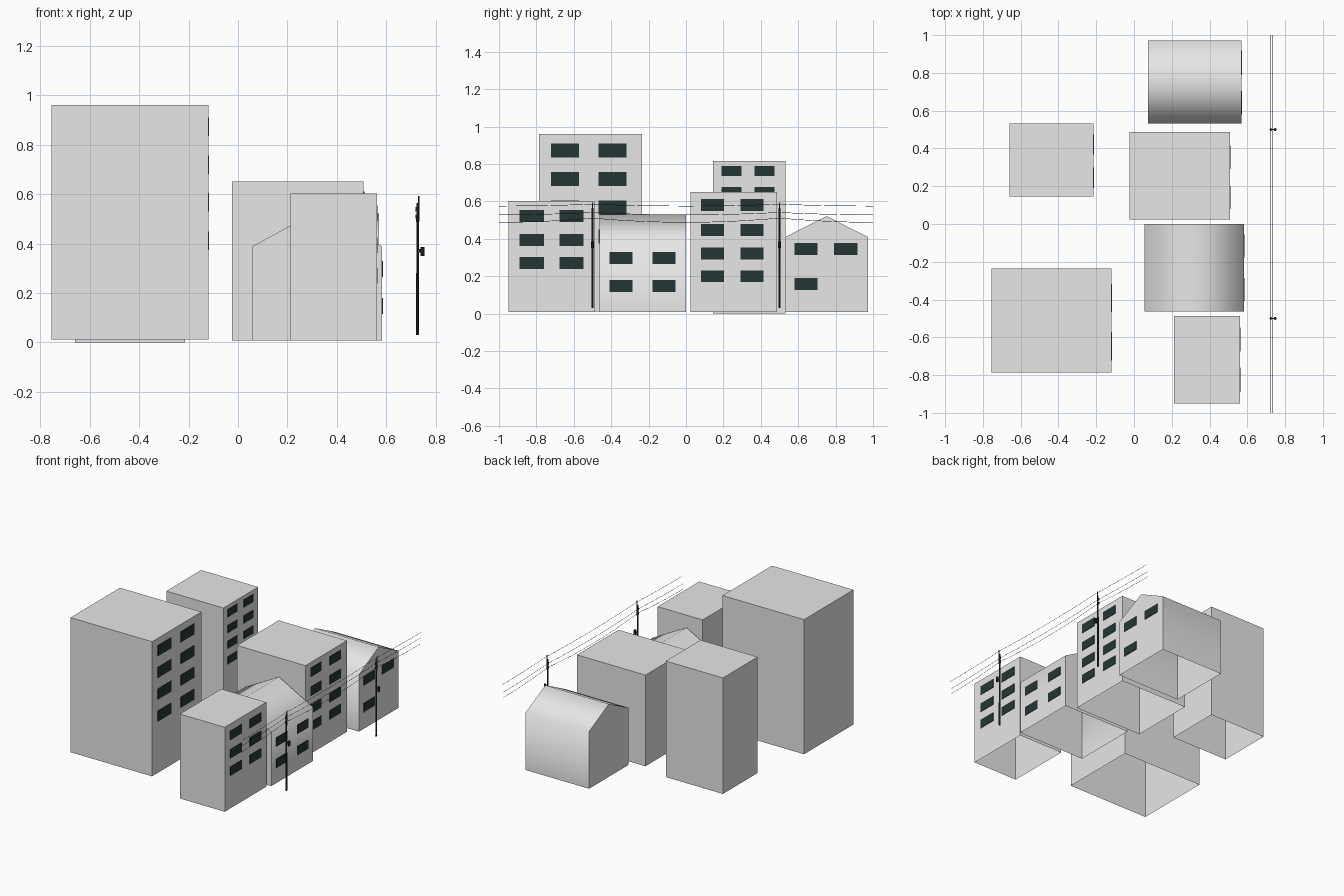
import bpy, bmesh, math
from mathutils import Vector

if "Cube" in bpy.data.objects:
    bpy.data.objects.remove(bpy.data.objects["Cube"])


def material(name, rgb):
    m = bpy.data.materials.new(name)
    m.diffuse_color = (*rgb, 1)
    m.use_nodes = True
    m.node_tree.nodes["Principled BSDF"].inputs["Base Color"].default_value = m.diffuse_color
    return m


WALL = material("pale_grey_wall", (0.8, 0.8, 0.8))
GLASS = material("dark_teal_window", (0.018, 0.036, 0.036))
METAL = material("dark_pole", (0.025, 0.028, 0.028))


def finish(name, bm, mat):
    bmesh.ops.recalc_face_normals(bm, faces=bm.faces)
    me = bpy.data.meshes.new(name)
    bm.to_mesh(me)
    bm.free()
    me.materials.append(mat)
    ob = bpy.data.objects.new(name, me)
    bpy.context.collection.objects.link(ob)
    return ob


def add_box(bm, x0, x1, y0, y1, z0, z1):
    vs = bmesh.ops.create_cube(bm, size=1)["verts"]
    for v in vs:
        v.co = Vector((x1 if v.co.x > 0 else x0,
                       y1 if v.co.y > 0 else y0,
                       z1 if v.co.z > 0 else z0))
    return vs


def add_rod(bm, x, y, z0, z1, r0, r1, sides=8):
    vs = bmesh.ops.create_cone(bm, cap_ends=True, segments=sides, radius1=r0,
                               radius2=r1, depth=z1 - z0)["verts"]
    bmesh.ops.translate(bm, verts=vs, vec=(x, y, (z0 + z1) / 2))


def block(name, x0, x1, y0, y1, z0, z1):
    """Flat-roofed shell, open underneath."""
    bm = bmesh.new()
    add_box(bm, x0, x1, y0, y1, z0, z1)
    base = [f for f in bm.faces if all(v.co.z < z0 + 1e-5 for v in f.verts)]
    bmesh.ops.delete(bm, geom=base, context='FACES_ONLY')
    finish(name, bm, WALL)


def gabled(name, x0, x1, y0, y1, z0, eave, ridge, along):
    """House shell, open underneath, ridge along x or y."""
    a0, a1, b0, b1 = (x0, x1, y0, y1) if along == 'x' else (y0, y1, x0, x1)
    prof = [(b0, z0), (b0, eave), ((b0 + b1) / 2, ridge), (b1, eave), (b1, z0)]
    bm = bmesh.new()
    ends = []
    for a in (a0, a1):
        ends.append([bm.verts.new((a, b, z) if along == 'x' else (b, a, z)) for b, z in prof])
        bm.faces.new(ends[-1])
    for i in range(4):
        bm.faces.new((ends[0][i], ends[0][i + 1], ends[1][i + 1], ends[1][i]))
    ob = finish(name, bm, WALL)
    # roof flows softly into the walls, gable ends stay crisp
    bpy.ops.object.select_all(action='DESELECT')
    ob.select_set(True)
    bpy.context.view_layer.objects.active = ob
    bpy.ops.object.shade_smooth_by_angle(angle=math.radians(70))


def windows(name, x, cols, rows, height, skip=()):
    """Thin plates on the street (+x) wall."""
    bm = bmesh.new()
    for i, (y0, y1) in enumerate(cols):
        for j, z in enumerate(rows):
            if (i, j) not in skip:
                add_box(bm, x - 0.001, x + 0.003, y0, y1, z - height / 2, z + height / 2)
    finish(name, bm, GLASS)


# Flat-roofed buildings
block("large_tower", -0.755, -0.12, -0.785, -0.235, 0.012, 0.96)
block("rear_tower", -0.66, -0.215, 0.145, 0.532, 0.0, 0.817)
block("middle_block", -0.025, 0.508, 0.025, 0.487, 0.008, 0.65)
block("front_block", 0.212, 0.562, -0.95, -0.488, 0.008, 0.603)

# Gabled houses
gabled("front_house", 0.056, 0.583, -0.462, 0.0, 0.008, 0.388, 0.53, 'y')
gabled("back_house", 0.075, 0.57, 0.532, 0.972, 0.008, 0.41, 0.521, 'x')

# Windows
windows("large_tower_windows", -0.12, [(-0.723, -0.573), (-0.467, -0.317)],
        [0.872, 0.719, 0.567, 0.412], 0.075)
windows("rear_tower_windows", -0.215, [(0.191, 0.298), (0.367, 0.474)],
        [0.762, 0.65, 0.54, 0.43], 0.054)
windows("middle_block_windows", 0.508, [(0.079, 0.202), (0.292, 0.415)],
        [0.58, 0.447, 0.321, 0.2], 0.063)
windows("front_block_windows", 0.562, [(-0.889, -0.76), (-0.675, -0.547)],
        [0.522, 0.393, 0.27], 0.063)
windows("front_house_windows", 0.583, [(-0.408, -0.285), (-0.178, -0.055)],
        [0.297, 0.147], 0.063)
windows("back_house_windows", 0.57, [(0.581, 0.704), (0.79, 0.918)],
        [0.345, 0.158], 0.063, skip={(1, 1)})

# Utility poles with transformer can, bracket and insulators
for side, y in (("front", -0.5), ("back", 0.5)):
    bm = bmesh.new()
    add_rod(bm, 0.727, y, 0.03, 0.565, 0.0065, 0.0045)
    add_rod(bm, 0.732, y, 0.49, 0.593, 0.003, 0.003, 6)
    add_box(bm, 0.727, 0.742, y - 0.002, y + 0.002, 0.363, 0.377)
    add_rod(bm, 0.747, y, 0.35, 0.385, 0.0085, 0.0085)
    for z in (0.51, 0.54):
        add_box(bm, 0.718, 0.728, y - 0.003, y + 0.003, z - 0.008, z + 0.008)
    finish(side + "_utility_pole", bm, METAL)

# Wires, highest at the poles and sagging between them
for k, (x, z_low, z_high) in enumerate([(0.732, 0.575, 0.585), (0.72, 0.528, 0.541),
                                        (0.722, 0.488, 0.511)]):
    bm = bmesh.new()
    r, n, prev = 0.0012, 32, None
    for i in range(n + 1):
        y = -1 + 2 * i / n
        to_pole = abs(abs(y) - 0.5) / 0.5
        z = z_low + (z_high - z_low) * (1 - to_pole) ** 2
        ring = [bm.verts.new((x + dx, y, z + dz))
                for dx, dz in ((r, 0), (0, r), (-r, 0), (0, -r))]
        if prev:
            for j in range(4):
                bm.faces.new((prev[j], prev[(j + 1) % 4], ring[(j + 1) % 4], ring[j]))
        if i in (0, n):
            bm.faces.new(ring)
        prev = ring
    finish("wire_%d" % (k + 1), bm, METAL)
